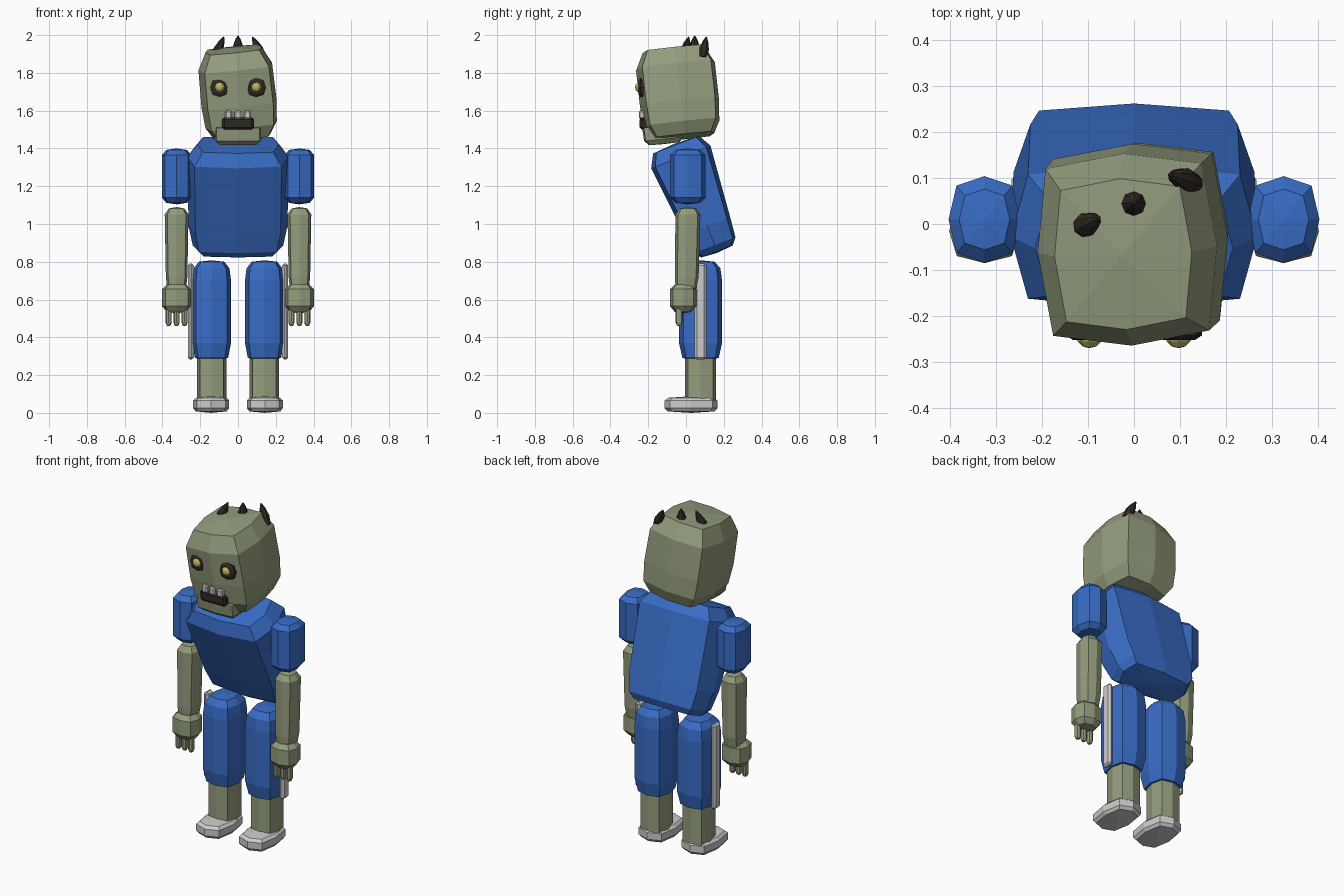
import bpy, bmesh, math
from mathutils import Matrix, Vector, Euler

if "Cube" in bpy.data.objects:
    bpy.data.objects.remove(bpy.data.objects["Cube"])


def material(name, r, g, b):
    m = bpy.data.materials.new(name)
    m.diffuse_color = (r, g, b, 1)
    m.use_nodes = True
    m.node_tree.nodes["Principled BSDF"].inputs["Base Color"].default_value = m.diffuse_color
    return m


GREEN = material("grey green skin", 0.29, 0.335, 0.205)
BLUE = material("blue cloth", 0.04, 0.15, 0.56)
GREY = material("light grey", 0.60, 0.60, 0.60)
DARK = material("dark brown", 0.03, 0.022, 0.017)
YELLOW = material("dull yellow", 0.53, 0.48, 0.14)


def loft(name, mat, rings, matrix=Matrix(), k=0.78, dome=0.008):
    """Eight-sided form through rings (z, half width, half depth, y offset).
    k sets how square the corners are (0.71 = round, 1 = square)."""
    unit = [(1, 0), (k, k), (0, 1), (-k, k), (-1, 0), (-k, -k), (0, -1), (k, -k)]
    bm = bmesh.new()
    loops = []
    for ring in rings:
        z, w, d = ring[:3]
        y = ring[3] if len(ring) > 3 else 0
        loops.append([bm.verts.new((w * u, y + d * v, z)) for u, v in unit])
    for a, b in zip(loops, loops[1:]):
        for i in range(8):
            j = (i + 1) % 8
            bm.faces.new((a[i], a[j], b[j], b[i]))
    # shallow fan caps
    up = 1 if rings[-1][0] > rings[0][0] else -1
    for loop, s in ((loops[0], -up), (loops[-1], up)):
        c = sum((v.co for v in loop), Vector()) / 8
        apex = bm.verts.new(c + Vector((0, 0, s * dome)))
        for i in range(8):
            bm.faces.new((loop[i], loop[(i + 1) % 8], apex))
    bm.transform(matrix)
    bmesh.ops.recalc_face_normals(bm, faces=bm.faces[:])
    return finish(name, mat, bm)


def finish(name, mat, bm):
    me = bpy.data.meshes.new(name)
    bm.to_mesh(me)
    bm.free()
    me.materials.append(mat)
    ob = bpy.data.objects.new(name, me)
    bpy.context.collection.objects.link(ob)
    return ob


def box(name, mat, centre, size, bevel):
    bm = bmesh.new()
    bmesh.ops.create_cube(bm, size=1)
    bm.transform(Matrix.Translation(centre) @ Matrix.Diagonal((*size, 1)))
    bmesh.ops.bevel(bm, geom=bm.edges[:], offset=bevel, segments=1, affect='EDGES')
    return finish(name, mat, bm)


def place(loc, rx=0, ry=0, rz=0):
    rot = Euler([math.radians(a) for a in (rx, ry, rz)]).to_matrix().to_4x4()
    return Matrix.Translation(loc) @ rot


# Hunched torso
loft("torso", BLUE, [(-0.305, 0.21, 0.09), (-0.27, 0.24, 0.118), (-0.16, 0.262, 0.13),
                     (0.23, 0.268, 0.168), (0.30, 0.215, 0.13)],
     place((0, 0.055, 1.14), 21), k=0.86)

# Tilted head and level jaw
loft("head", GREEN, [(-0.23, 0.15, 0.165), (-0.165, 0.19, 0.2), (-0.05, 0.2, 0.21),
                     (0.145, 0.196, 0.21), (0.235, 0.15, 0.165)],
     place((0, -0.04, 1.69), 6, -6, 2), k=0.87, dome=0.015)
loft("jaw", GREEN, [(-0.05, 0.105, 0.08), (-0.025, 0.125, 0.105), (0.045, 0.125, 0.108)],
     place((0, -0.12, 1.475), 6), k=0.92, dome=0.002)

# Mouth and upper teeth
box("mouth", DARK, (0, -0.215, 1.532), (0.168, 0.06, 0.064), 0.012)
for i in (-1, 0, 1):
    box("tooth", GREY, (i * 0.05, -0.225, 1.578), (0.036, 0.05, 0.044), 0.007)

# Eyes in dark sockets
for side in (-1, 1):
    loft("eye_socket", DARK, [(-0.05, 0.05, 0.05), (0.01, 0.05, 0.05), (0.02, 0.035, 0.035)],
         place((side * 0.098, -0.232, 1.722), 90), k=0.76, dome=0.001)
    bm = bmesh.new()
    bmesh.ops.create_uvsphere(bm, u_segments=8, v_segments=6, radius=0.03)
    bm.transform(place((side * 0.097, -0.24, 1.724), 90))
    finish("eye", YELLOW, bm)

# Three hair spikes, each from base to tip
for base, tip in (((-0.122, -0.012, 1.88), (-0.075, 0.015, 1.992)),
                  ((0.0, 0.043, 1.90), (0.0, 0.047, 1.998)),
                  ((0.13, 0.088, 1.88), (0.076, 0.108, 1.992))):
    base, tip = Vector(base), Vector(tip)
    axis = tip - base
    h = axis.length
    turn = axis.to_track_quat('Z', 'Y').to_matrix().to_4x4()
    loft("hair_spike", DARK, [(0, 0.022, 0.022), (h * 0.4, 0.027, 0.027),
                              (h * 0.75, 0.016, 0.016), (h * 0.97, 0.004, 0.004)],
         Matrix.Translation(base) @ turn, k=0.72, dome=h * 0.03)

for side in (-1, 1):
    # Arms
    arm = Matrix.Translation((side * 0.325, 0.01, 0))
    loft("sleeve", BLUE, [(1.112, 0.055, 0.066), (1.14, 0.078, 0.094),
                          (1.365, 0.078, 0.094), (1.392, 0.055, 0.066)], arm)
    loft("forearm", GREEN, [(0.66, 0.05, 0.055, -0.01), (0.72, 0.057, 0.063, -0.006),
                            (1.05, 0.063, 0.066), (1.082, 0.042, 0.044)], arm)
    loft("hand", GREEN, [(0.535, 0.052, 0.045, -0.025), (0.565, 0.077, 0.07, -0.025),
                         (0.655, 0.077, 0.07, -0.025), (0.68, 0.052, 0.045, -0.025)], arm)
    for i in (-1, 0, 1):
        loft("finger", GREEN, [(0.462, 0.01, 0.011), (0.478, 0.016, 0.018), (0.56, 0.016, 0.018)],
             Matrix.Translation((side * 0.325 + i * 0.042, -0.037, 0)), dome=0.003)

    # Legs
    leg = Matrix.Translation((side * 0.14, 0.077, 0))
    loft("trouser_leg", BLUE, [(0.29, 0.088, 0.096), (0.37, 0.103, 0.114),
                               (0.70, 0.103, 0.114), (0.765, 0.095, 0.105),
                               (0.80, 0.068, 0.075)], leg, k=0.8)
    box("side_stripe", GREY, (side * 0.25, 0.077, 0.537), (0.032, 0.062, 0.51), 0.012)
    loft("shin", GREEN, [(0.05, 0.078, 0.082), (0.32, 0.078, 0.082)], leg, k=0.8)
    loft("shoe", GREY, [(0.008, 0.082, 0.125), (0.025, 0.095, 0.14),
                        (0.065, 0.095, 0.14), (0.08, 0.08, 0.122)],
         Matrix.Translation((side * 0.142, 0.027, 0)), k=0.8)
